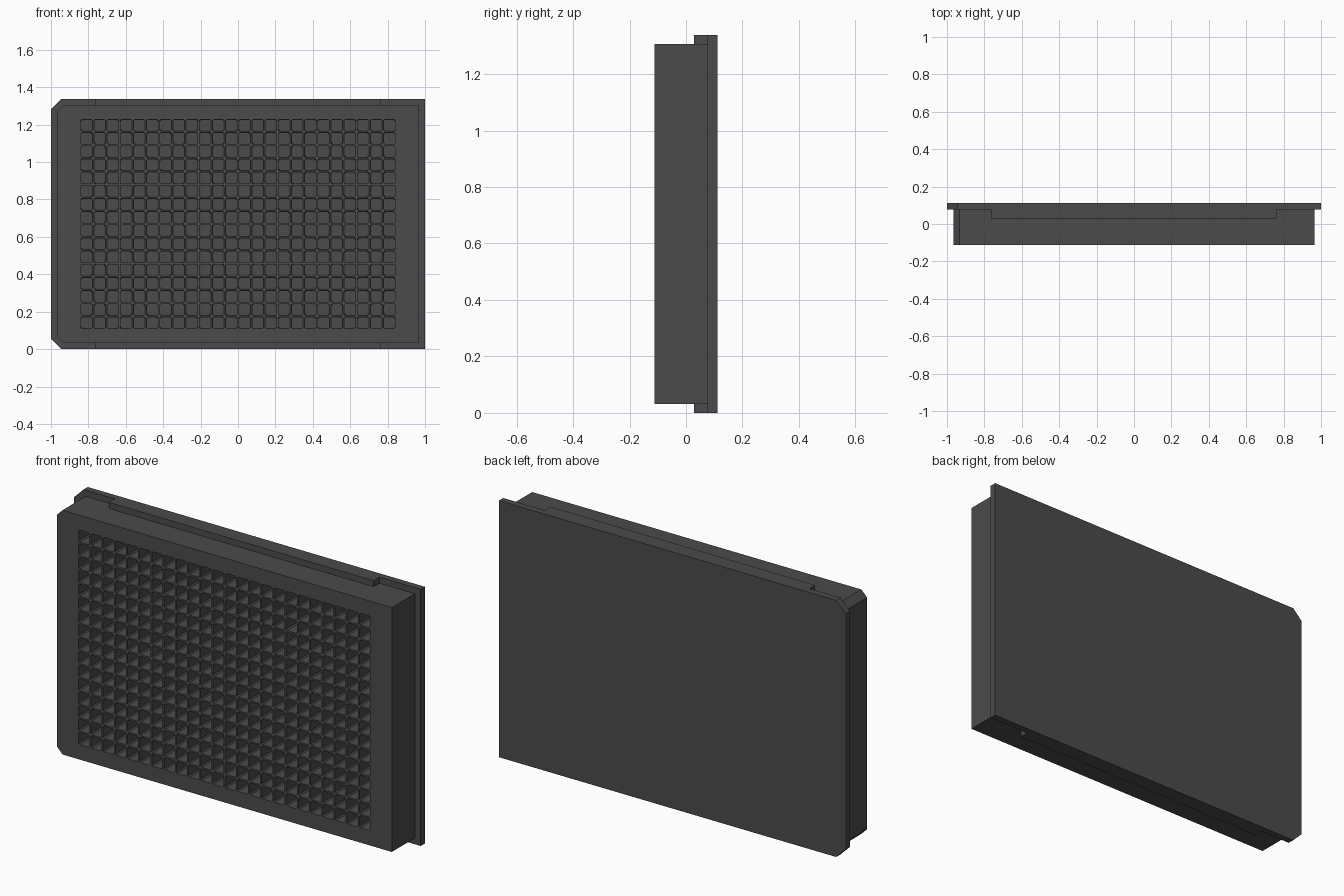
import bpy, bmesh
from mathutils import Vector

if "Cube" in bpy.data.objects:
    bpy.data.objects.remove(bpy.data.objects["Cube"])

H = 1.338                      # overall height
FRONT, SEAT, BACK = -0.112, 0.077, 0.112
COLS, ROWS, PITCH = 24, 16, 0.0704
WELL, FLOOR, CHAMFER, DEPTH = 0.031, 0.029, 0.006, 0.178

dark = bpy.data.materials.new("dark_plastic")
dark.diffuse_color = (0.07, 0.07, 0.07, 1)
dark.use_nodes = True
dark.node_tree.nodes["Principled BSDF"].inputs["Base Color"].default_value = dark.diffuse_color


def finish(name, bm):
    bmesh.ops.remove_doubles(bm, verts=bm.verts, dist=1e-5)
    bmesh.ops.recalc_face_normals(bm, faces=bm.faces)
    me = bpy.data.meshes.new(name)
    bm.to_mesh(me)
    bm.free()
    me.materials.append(dark)
    ob = bpy.data.objects.new(name, me)
    bpy.context.collection.objects.link(ob)
    return ob


def prism(bm, profile, direction):
    face = bm.faces.new([bm.verts.new(p) for p in profile])
    new = bmesh.ops.extrude_face_region(bm, geom=[face], use_keep_orig=True)["geom"]
    verts = [v for v in new if isinstance(v, bmesh.types.BMVert)]
    bmesh.ops.translate(bm, verts=verts, vec=direction)


# Base flange: stepped profile run up the full height
bm = bmesh.new()
profile = [(-1, BACK), (1, BACK), (1, SEAT), (0.762, SEAT), (0.762, 0.029),
           (-0.765, 0.029), (-0.765, SEAT), (-1, SEAT)]
prism(bm, [(x, y, 0) for x, y in profile], (0, 0, H))
# Clipped corners on the left end
for z, s in ((0, -1), (H, 1)):
    cut = bmesh.ops.bisect_plane(
        bm, geom=bm.verts[:] + bm.edges[:] + bm.faces[:],
        plane_co=(-0.945, 0, z), plane_no=(-1, 0, s), clear_outer=True)
    edges = [e for e in cut["geom_cut"] if isinstance(e, bmesh.types.BMEdge)]
    bmesh.ops.holes_fill(bm, edges=edges)
flange = finish("base_flange", bm)

# Hollow the flange where the well block sits
bm = bmesh.new()
prism(bm, [(x, -0.05, z) for x, z in ((-0.85, 0.032), (0.85, 0.032),
                                      (0.85, H - 0.032), (-0.85, H - 0.032))],
      (0, 0.13, 0))
cutter = finish("flange_cutter", bm)
cutter.hide_render = True
cutter.hide_set(True)
mod = flange.modifiers.new("hollow", 'BOOLEAN')
mod.operation, mod.solver, mod.object = 'DIFFERENCE', 'EXACT', cutter

# Well block
bm = bmesh.new()


def face(points):
    bm.faces.new([bm.verts.new(p) for p in points])


def octagon(cx, cz, r, y):
    c = r - CHAMFER
    return [Vector((cx + a, y, cz + b)) for a, b in
            ((-c, -r), (c, -r), (r, -c), (r, c), (c, r), (-c, r), (-r, c), (-r, -c))]


# Outer walls and front rim
L, R, B, T, C = -0.966, 0.966, 0.032, H - 0.032, 0.033
outline = [(L + C, B), (R, B), (R, T), (L + C, T), (L, T - C), (L, B + C)]
for (x0, z0), (x1, z1) in zip(outline, outline[1:] + outline[:1]):
    face([(x0, FRONT, z0), (x1, FRONT, z0 if z0 == z1 else z1),
          (x1, SEAT, z1), (x0, SEAT, z0)])
gx, gz = COLS * PITCH / 2, ROWS * PITCH / 2
z_low, z_high = H / 2 - gz, H / 2 + gz
bl, br, tr, tl = (-gx, z_low), (gx, z_low), (gx, z_high), (-gx, z_high)
for ring in ([outline[0], outline[1], br, bl], [outline[1], outline[2], tr, br],
             [outline[2], outline[3], tl, tr],
             [outline[3], outline[4], outline[5], outline[0], bl, tl]):
    face([(x, FRONT, z) for x, z in ring])

# Grid of square wells with slightly clipped corners
h = PITCH / 2
for i in range(COLS):
    for j in range(ROWS):
        cx, cz = -gx + h + i * PITCH, z_low + h + j * PITCH
        rim = octagon(cx, cz, WELL, FRONT)
        base = octagon(cx, cz, FLOOR, FRONT + DEPTH)
        corner = [Vector((cx + a * h, FRONT, cz + b * h))
                  for a, b in ((-1, -1), (1, -1), (1, 1), (-1, 1))]
        for k in range(4):
            n = (k + 1) % 4
            face([corner[k], corner[n], rim[2 * k + 1], rim[2 * k]])
            face([corner[n], rim[2 * n], rim[2 * k + 1]])
        for k in range(8):
            n = (k + 1) % 8
            face([rim[k], rim[n], base[n], base[k]])
        face(base)
finish("well_block", bm)
